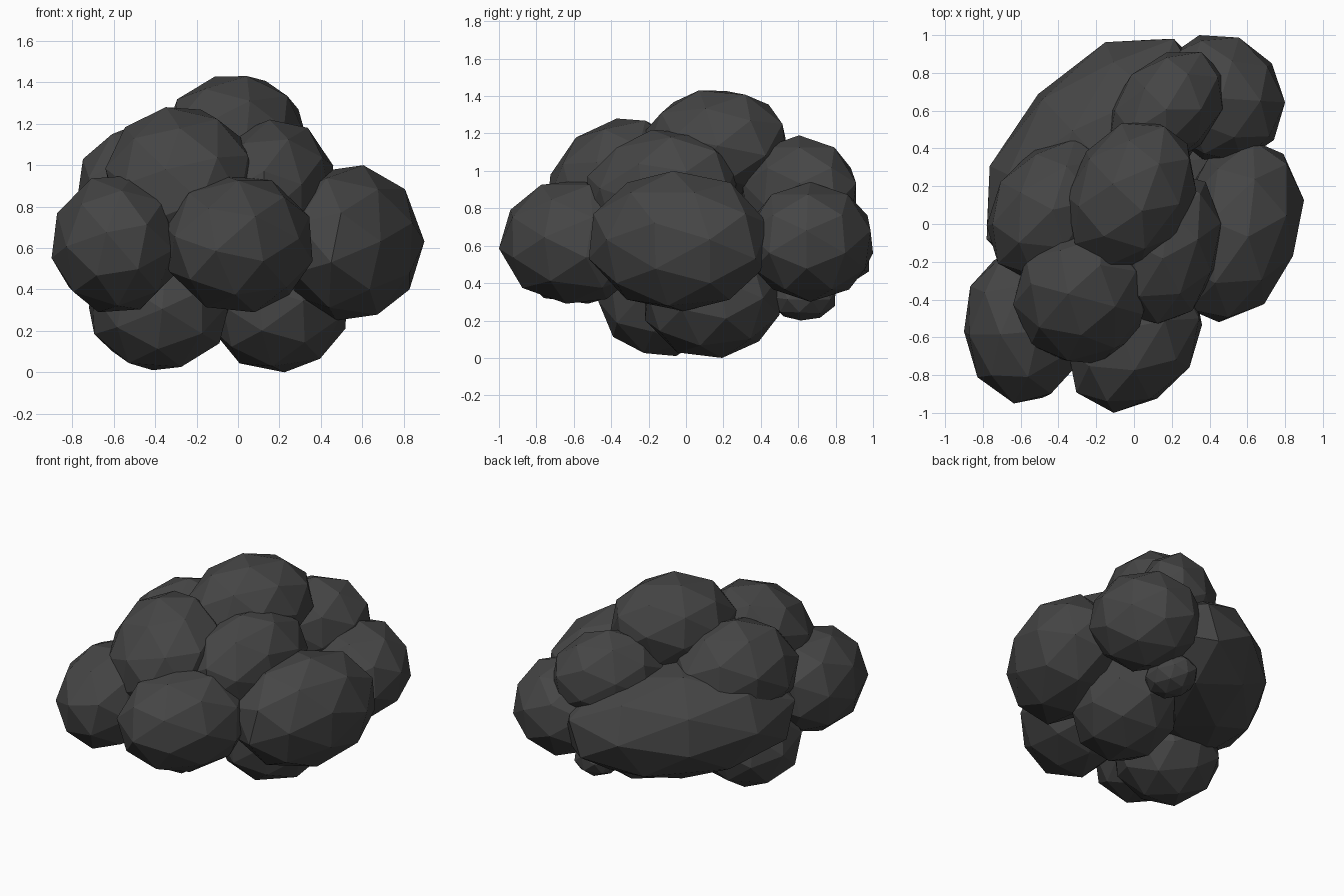
import bpy
import bmesh
from math import radians
from mathutils import Matrix, Vector

cube = bpy.data.objects.get("Cube")
if cube:
    bpy.data.objects.remove(cube, do_unlink=True)

# Single charcoal colour
charcoal = bpy.data.materials.new("charcoal")
charcoal.use_nodes = True
colour = (0.06, 0.06, 0.06, 1)
charcoal.diffuse_color = colour
bsdf = charcoal.node_tree.nodes["Principled BSDF"]
bsdf.inputs["Base Color"].default_value = colour
bsdf.inputs["Roughness"].default_value = 0.9


def faceted_ball():
    """Coarse ball of sixty triangles: icosahedron corners plus face centres."""
    bm = bmesh.new()
    bmesh.ops.create_icosphere(bm, subdivisions=1, radius=1)
    points = [v.co.normalized() for v in bm.verts]
    points += [f.calc_center_median().normalized() for f in bm.faces]
    bm.clear()
    for p in points:
        bm.verts.new(p)
    bmesh.ops.convex_hull(bm, input=bm.verts)
    return bm


def puff(name, low, high, turn=0, stretch=1.0, pitch=0, roll=0):
    """Ball rolled, stretched along a turned and pitched axis, fitted to a box."""
    bm = faceted_ball()
    bm.transform(Matrix.Rotation(radians(turn), 4, 'Z')
                 @ Matrix.Rotation(radians(pitch), 4, 'X')
                 @ Matrix.Diagonal((1, stretch, 1, 1))
                 @ Matrix.Rotation(radians(roll), 4, 'Y'))
    low, high = Vector(low), Vector(high)
    centre = (low + high) / 2
    for i in range(3):
        values = [v.co[i] for v in bm.verts]
        middle, size = (min(values) + max(values)) / 2, max(values) - min(values)
        for v in bm.verts:
            v.co[i] = (v.co[i] - middle) / size * (high[i] - low[i])
    mesh = bpy.data.meshes.new(name)
    bm.to_mesh(mesh)
    bm.free()
    mesh.materials.append(charcoal)
    obj = bpy.data.objects.new(name, mesh)
    obj.location = centre
    bpy.context.collection.objects.link(obj)


# Bottom puffs
puff("bottom_right_puff", (-0.72, -0.47, 0.01), (-0.04, 0.2, 0.64), 20, 1, 15)
puff("bottom_left_puff", (-0.14, -0.22, 0.0), (0.53, 0.5, 0.64), -30, 1.12, 10)
puff("bottom_back_small_puff", (0.07, 0.45, 0.2), (0.37, 0.8, 0.46), 10, 1, 30)

# Ring of middle puffs
puff("front_puff", (-0.35, -1.0, 0.29), (0.36, -0.2, 0.95), -30, 1.35, 0, -15)
puff("front_right_puff", (-0.9, -0.95, 0.29), (-0.28, -0.14, 0.95), 5, 1.2, 5, 15)
puff("left_puff", (0.18, -0.52, 0.25), (0.9, 0.44, 1.0), -22, 1.45, 0, 12)
puff("back_left_puff", (0.12, 0.33, 0.3), (0.8, 1.0, 0.94), 35, 1.1, 0)
puff("back_right_long_puff", (-0.78, -0.24, 0.23), (0.36, 0.98, 0.97), -45, 1.75, 0, 15)

# Upper puffs
puff("upper_front_puff", (-0.64, -0.74, 0.6), (0.08, -0.04, 1.28), 0, 1.3, 40)
puff("upper_right_puff", (-0.78, -0.3, 0.53), (-0.08, 0.45, 1.22), -30, 1.35, 0)
puff("upper_left_puff", (-0.12, -0.53, 0.56), (0.46, 0.27, 1.22), -20, 1.35, 10)
puff("upper_back_puff", (-0.13, 0.3, 0.56), (0.47, 0.91, 1.19), -45, 1.4, 0)
puff("top_puff", (-0.36, -0.22, 0.84), (0.33, 0.54, 1.43), -40, 1.25, 5, 18)
